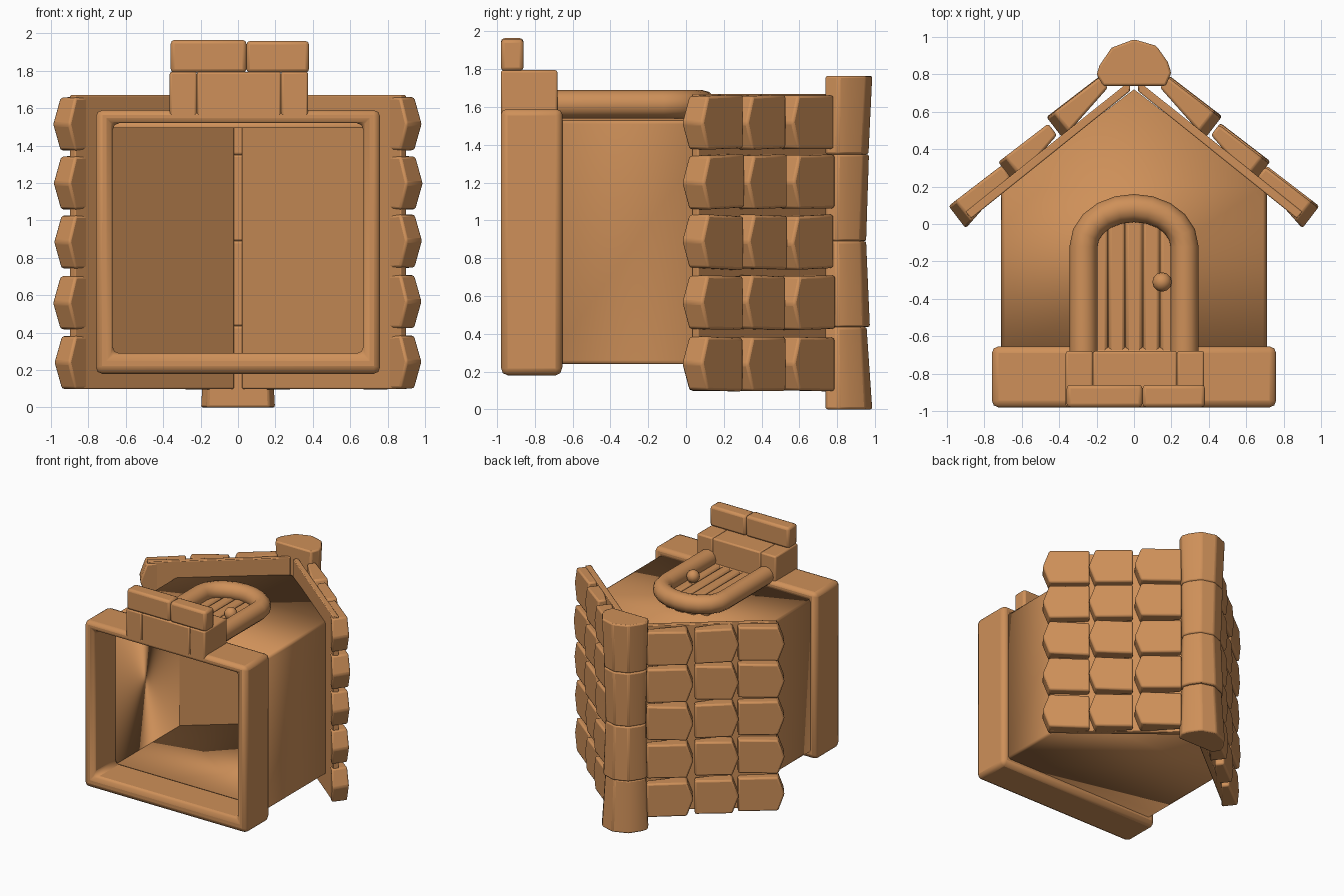
import bpy, bmesh, math, random

if "Cube" in bpy.data.objects:
    bpy.data.objects.remove(bpy.data.objects["Cube"])

random.seed(4)
mat = bpy.data.materials.new("terracotta")
mat.diffuse_color = (0.62, 0.28, 0.10, 1)
mat.use_nodes = True
mat.node_tree.nodes["Principled BSDF"].inputs["Base Color"].default_value = mat.diffuse_color


def finish(name, bm, bevel=0.0, solid=0.0):
    bmesh.ops.recalc_face_normals(bm, faces=bm.faces)
    me = bpy.data.meshes.new(name)
    bm.to_mesh(me)
    bm.free()
    me.materials.append(mat)
    ob = bpy.data.objects.new(name, me)
    bpy.context.collection.objects.link(ob)
    if bevel:
        m = ob.modifiers.new("bevel", 'BEVEL')
        m.width, m.segments = bevel, 2
        m.limit_method, m.angle_limit = 'ANGLE', math.radians(35)
    if solid:
        m = ob.modifiers.new("thickness", 'SOLIDIFY')
        m.thickness, m.offset = solid, -1
    return ob


def loft(name, rings, closed=False, bevel=0.0):
    """Skin a list of equal-length vertex rings; cap the ends unless closed."""
    bm = bmesh.new()
    vs = [[bm.verts.new(p) for p in r] for r in rings]
    n, k = len(rings[0]), len(rings)
    for i in range(k if closed else k - 1):
        a, b = vs[i], vs[(i + 1) % k]
        for j in range(n):
            bm.faces.new((a[j], a[(j + 1) % n], b[(j + 1) % n], b[j]))
    if not closed:
        bm.faces.new(vs[0])
        bm.faces.new(vs[-1])
    return finish(name, bm, bevel)


def rect(x0, x1, z0, z1, y):
    return [(x0, y, z0), (x1, y, z0), (x1, y, z1), (x0, y, z1)]


def block(name, x0, x1, y0, y1, z0, z1, bevel=0.02):
    return loft(name, [rect(x0, x1, z0, z1, y0), rect(x0, x1, z0, z1, y1)], bevel=bevel)


# House walls: side walls and gables, open at the floor and under the roof
bm = bmesh.new()
prof = [(0.71, -0.72), (0.71, 0.18), (0, 0.72), (-0.71, 0.18), (-0.71, -0.72)]
lo, hi = [[bm.verts.new((x, y, z)) for x, y in prof] for z in (0.24, 1.53)]
bm.faces.new(lo[::-1])
bm.faces.new(hi)
bm.faces.new((lo[0], lo[1], hi[1], hi[0]))
bm.faces.new((lo[3], lo[4], hi[4], hi[3]))
finish("walls", bm, bevel=0.02, solid=0.035)

# Hollow plinth around the open floor
outer, inner = (-0.76, 0.76, 0.18, 1.59), (-0.67, 0.67, 0.29, 1.52)
loft("plinth", [rect(*outer, -0.98), rect(*outer, -0.655),
                rect(*inner, -0.655), rect(*inner, -0.98)], closed=True, bevel=0.035)

# Roof boards and overlapping tiles on both slopes
ang = math.radians(37.5)
ca, sa = math.cos(ang), math.sin(ang)
rows = [("lower", 0.99, 0.09, 0.36), ("middle", 0.727, 0.328, 0.34), ("upper", 0.47, 0.57, 0.36)]
columns = [0.24, 0.565, 0.885, 1.205, 1.52]
for s, side in ((1, "right"), (-1, "left")):
    board = [(0.022, 0.71), (0.87, 0.03), (0.90, 0.065), (0.022, 0.765)]
    loft("roof_board_" + side, [[(s * x, y, z) for x, y in board] for z in (0.10, 1.67)], bevel=0.006)
    for row, px, py, length in rows:
        for i, zc in enumerate(columns):
            tilt = random.uniform(-0.04, 0.04)
            lift = random.uniform(-0.008, 0.008)
            outline = [(-0.142, 0.05), (0, 0), (0.142, 0.05), (0.142, length), (-0.142, length)]
            rings = [[], []]
            for w, u in outline:
                thick = 0.145 - 0.07 * u / length
                z = zc + w + tilt * (u - 0.2)
                for ring, d in zip(rings, (lift, -thick)):
                    x = px - u * ca + d * sa
                    y = py + u * sa + d * ca
                    ring.append((s * x, y, z))
            loft(f"{row}_tile_{side}_{i + 1}", rings, bevel=0.014)

# Ridge caps: four tapering half-round pieces
cap = [(-0.165, 0), (-0.2, 0.06), (-0.185, 0.11), (-0.12, 0.205), (0, 0.25),
       (0.12, 0.215), (0.18, 0.13), (0.2, 0.07), (0.17, 0)]
pieces = [(0.0, 0.435, 1.0, 0.88), (0.435, 0.89, 0.95, 0.87),
          (0.89, 1.35, 0.87, 0.93), (1.35, 1.765, 0.92, 1.0)]
for i, (z0, z1, s0, s1) in enumerate(pieces):
    loft(f"ridge_cap_{i + 1}", [[(x * s, 0.738 + y * s, z) for x, y in cap]
                               for z, s in ((z0, s0), (z1, s1))], bevel=0.012)

# Rounded door frame: tube swept up one leg, over the arch and down
path = [(0.27, -0.70)]
path += [(0.27 * math.cos(t), -0.12 + 0.205 * math.sin(t))
         for t in [math.pi * k / 10 for k in range(11)]]
path += [(-0.27, -0.70)]
rings = []
for i, (x, y) in enumerate(path):
    a, b = path[max(i - 1, 0)], path[min(i + 1, len(path) - 1)]
    dx, dy = b[0] - a[0], b[1] - a[1]
    d = math.hypot(dx, dy)
    nx, ny = dy / d, -dx / d
    rings.append([(x + nx * 0.075 * math.cos(q), y + ny * 0.075 * math.cos(q),
                   1.615 + 0.075 * math.sin(q))
                  for q in [2 * math.pi * k / 12 for k in range(12)]])
loft("door_frame", rings)

# Door planks
for i in range(5):
    x = -0.184 + 0.092 * i
    top = -0.11 + 0.205 * math.sqrt(1 - (x / 0.27) ** 2)
    block(f"door_plank_{i + 1}", x - 0.045, x + 0.045, -0.70, top, 1.515, 1.585, 0.018)

# Door knob and stem
bm = bmesh.new()
bmesh.ops.create_uvsphere(bm, u_segments=12, v_segments=8, radius=0.052)
bmesh.ops.translate(bm, verts=bm.verts, vec=(0.15, -0.31, 1.635))
finish("door_knob", bm)
block("knob_stem", 0.125, 0.175, -0.335, -0.285, 1.56, 1.62, 0.008)

# Doorsteps made of fitted stones
for i, (x0, x1) in enumerate(((-0.365, -0.22), (-0.22, 0.23), (0.23, 0.375))):
    block(f"upper_step_stone_{i + 1}", x0, x1, -0.98, -0.68, 1.545, 1.795, 0.012)
block("lower_step_left", -0.36, 0.045, -0.98, -0.86, 1.79, 1.965)
block("lower_step_right", 0.045, 0.38, -0.98, -0.86, 1.79, 1.96)

# Smooth shading with sharp edges kept
for ob in bpy.context.collection.objects:
    ob.select_set(True)
    bpy.context.view_layer.objects.active = ob
bpy.ops.object.shade_smooth_by_angle(angle=math.radians(35))
